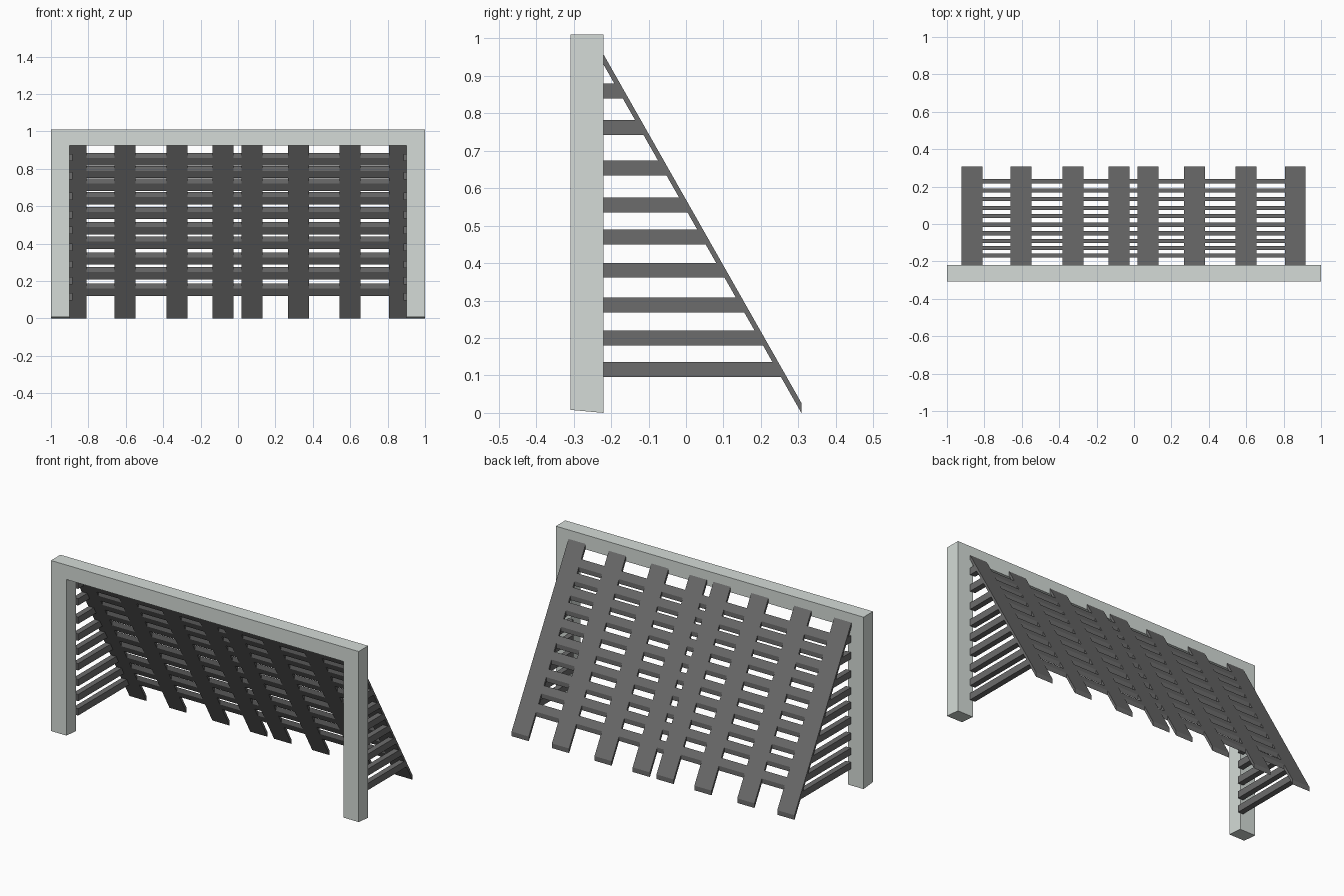
import bpy, bmesh

if "Cube" in bpy.data.objects:
    bpy.data.objects.remove(bpy.data.objects["Cube"])

def material(name, col):
    m = bpy.data.materials.new(name)
    m.diffuse_color = (*col, 1)
    m.use_nodes = True
    m.node_tree.nodes["Principled BSDF"].inputs["Base Color"].default_value = m.diffuse_color
    return m

PALE = material("pale_paint", (0.66, 0.71, 0.68))
DARK = material("dark_slat", (0.15, 0.15, 0.15))

def prism(name, near, far, mat):
    """Solid between two matching outlines."""
    bm = bmesh.new()
    a = [bm.verts.new(p) for p in near]
    b = [bm.verts.new(p) for p in far]
    n = len(a)
    bm.faces.new(a)
    bm.faces.new(b[::-1])
    for i in range(n):
        j = (i + 1) % n
        bm.faces.new((a[i], b[i], b[j], a[j]))
    bmesh.ops.recalc_face_normals(bm, faces=bm.faces)
    me = bpy.data.meshes.new(name)
    bm.to_mesh(me)
    bm.free()
    me.materials.append(mat)
    ob = bpy.data.objects.new(name, me)
    bpy.context.collection.objects.link(ob)
    return ob

def side_prism(name, x0, x1, yz):
    return prism(name, [(x0, y, z) for y, z in yz], [(x1, y, z) for y, z in yz], DARK)

# Goal frame: two posts and crossbar in one piece, feet slightly sloped
outline = [(-1, 0), (-0.9, 0), (-0.9, 0.925), (0.9, 0.925),
           (0.9, 0), (1, 0), (1, 1.01), (-1, 1.01)]
prism("goal_frame",
      [(x, -0.308, z if z else 0.008) for x, z in outline],
      [(x, -0.22, z) for x, z in outline], PALE)

# Sloping back plane
Y0, Y1, ZTOP, THICK = -0.22, 0.308, 0.93, 0.027
def low_z(y):
    return ZTOP * (Y1 - y) / (Y1 - Y0)
def low_y(z):
    return Y1 - z * (Y1 - Y0) / ZTOP
def slab(y0, y1):
    return [(y0, low_z(y0)), (y1, low_z(y1)),
            (y1, low_z(y1) + THICK), (y0, low_z(y0) + THICK)]

# Upright back slats
for i, x in enumerate([-0.865, -0.605, -0.326, -0.08, 0.075, 0.323, 0.6, 0.862]):
    side_prism(f"back_slat_{i}", x - 0.056, x + 0.056, slab(Y0, Y1))

# Horizontal back rungs, set in the same plane
for i, z in enumerate([0.12, 0.208, 0.287, 0.372, 0.449, 0.53, 0.61, 0.682, 0.75, 0.818]):
    y = low_y(z)
    side_prism(f"back_rung_{i}", -0.9, 0.9, slab(y - 0.022, y))

# Side rails from the posts to the sloping slats
for i, z in enumerate([0.116, 0.2, 0.288, 0.381, 0.47, 0.555, 0.654, 0.762, 0.86]):
    lo, hi = z - 0.02, z + 0.02
    e = 0.005
    yz = [(Y0, lo), (low_y(lo) + e, lo), (low_y(hi) + e, hi), (Y0, hi)]
    for side, s in (("left", -1), ("right", 1)):
        side_prism(f"{side}_rail_{i}", s * 0.885, s * 0.918, yz)
